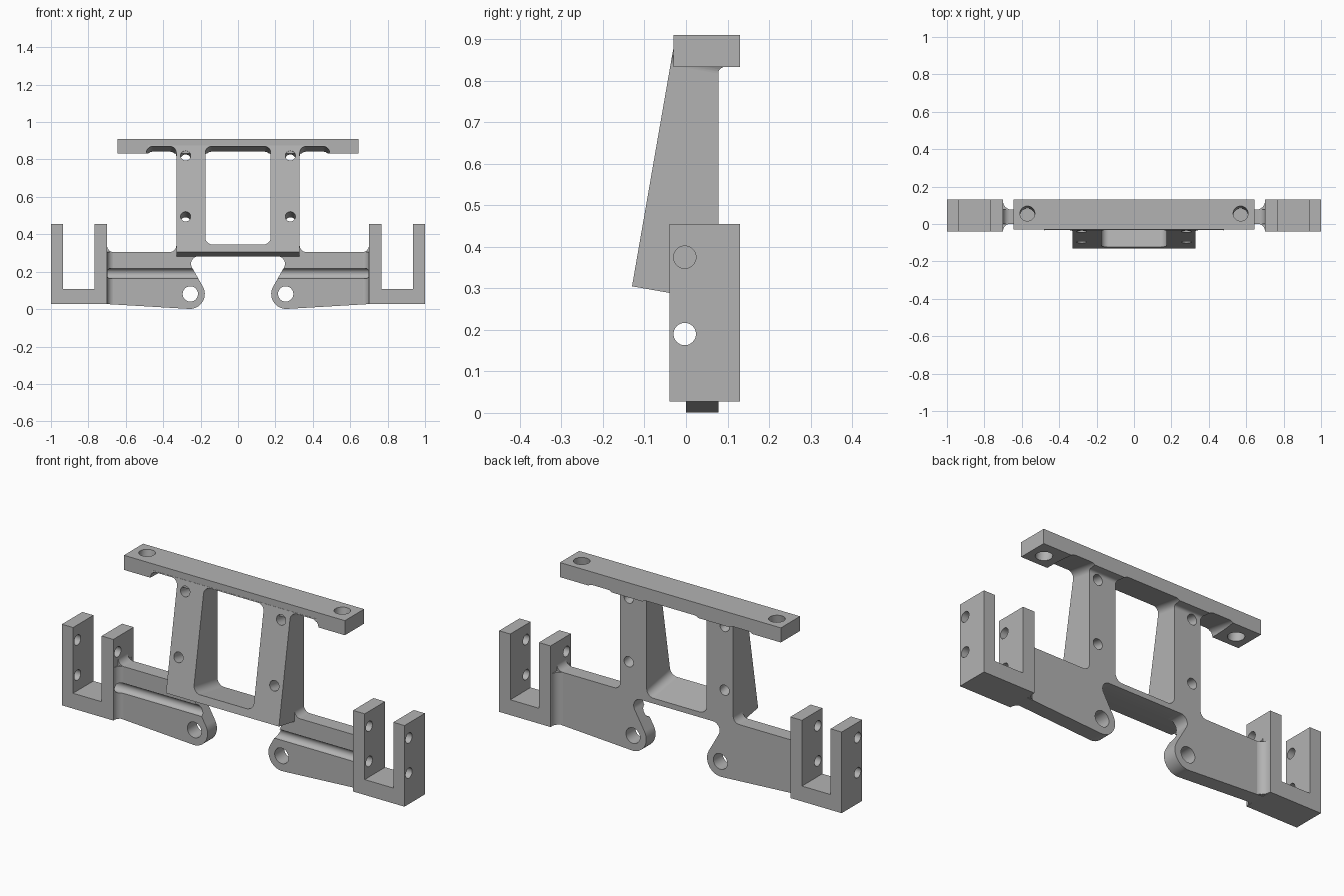
import bpy, bmesh
from math import pi, cos, sin, tan
from mathutils import Vector

if "Cube" in bpy.data.objects:
    bpy.data.objects.remove(bpy.data.objects["Cube"], do_unlink=True)

grey = bpy.data.materials.new("plain_grey")
grey.use_nodes = True
grey.diffuse_color = (0.45, 0.45, 0.45, 1)
grey.node_tree.nodes["Principled BSDF"].inputs["Base Color"].default_value = grey.diffuse_color


def rounded(points, steps=9):
    """Outline in 2D; a third value on a point is its corner radius."""
    out = []
    for i, p in enumerate(points):
        c = Vector(p[:2])
        if len(p) == 2:
            out.append(c)
            continue
        a = (Vector(points[i - 1][:2]) - c).normalized()
        b = (Vector(points[(i + 1) % len(points)][:2]) - c).normalized()
        half = a.angle(b) / 2
        mid = c + (a + b).normalized() * p[2] / sin(half)
        start = c + a * p[2] / tan(half) - mid
        end = c + b * p[2] / tan(half) - mid
        sweep = start.angle(end)
        for k in range(steps + 1):
            t = k / steps
            out.append(mid + (start * sin((1 - t) * sweep) + end * sin(t * sweep)) / sin(sweep))
    return out


def circle(x, y, r, n=32):
    return [Vector((x + r * cos(2 * pi * k / n), y + r * sin(2 * pi * k / n))) for k in range(n)]


AXES = {"x": lambda u, v: (0, u, v), "y": lambda u, v: (u, 0, v), "z": lambda u, v: (u, v, 0)}


def prism(name, outline, axis, start, end, side=1):
    """Sweep an outline lying across the axis from start to end."""
    bm = bmesh.new()
    rings = []
    for offset in (Vector(start), Vector(end)):
        ring = []
        for p in outline:
            q = Vector(AXES[axis](*p)) + offset
            ring.append(bm.verts.new((q.x * side, q.y, q.z)))
        rings.append(ring)
        bm.faces.new(ring)
    n = len(outline)
    for i in range(n):
        j = (i + 1) % n
        bm.faces.new((rings[0][i], rings[0][j], rings[1][j], rings[1][i]))
    bmesh.ops.recalc_face_normals(bm, faces=bm.faces)
    mesh = bpy.data.meshes.new(name)
    bm.to_mesh(mesh)
    bm.free()
    mesh.materials.append(grey)
    obj = bpy.data.objects.new(name, mesh)
    bpy.context.collection.objects.link(obj)
    return obj


def finish(obj, cutters=()):
    """Cut the part, then smooth its curved faces."""
    bpy.ops.object.select_all(action="DESELECT")
    bpy.context.view_layer.objects.active = obj
    obj.select_set(True)
    for cutter in cutters:
        mod = obj.modifiers.new("cut", "BOOLEAN")
        mod.operation, mod.solver, mod.object = "DIFFERENCE", "EXACT", cutter
        bpy.ops.object.modifier_apply(modifier=mod.name)
    bpy.ops.object.shade_smooth_by_angle(angle=pi / 6)
    obj.modifiers.new("even_shading", "WEIGHTED_NORMAL").keep_sharp = True


# Cutters square to the sloping front of the frame
NEAR, FAR = (0, -0.3, 0.035), (0, 0.3, -0.07)
window = prism("window_cutter", rounded([(-0.175, 0.341, 0.04), (0.175, 0.341, 0.04),
               (0.175, 0.882, 0.035), (-0.175, 0.882, 0.035)]), "y", NEAR, FAR)
recesses, screw_holes, bar_holes = [], [], []
for s in (1, -1):
    recesses.append(prism("recess_cutter", rounded([(0.33, 0.1), (0.49, 0.1),
                    (0.49, 0.882, 0.035), (0.33, 0.882, 0.035)]), "y", NEAR, FAR, s))
    for z in (0.831, 0.495):
        screw_holes.append(prism("screw_hole_cutter", circle(0.28, z, 0.027), "y", NEAR, FAR, s))
    # Bar holes lean along the slope
    bar_holes.append(prism("bar_hole_cutter", circle(0.57, 0.056, 0.04), "z",
                           (0, -0.035, 0.71), (0, 0.035, 1.11), s))

# Windowed frame with two columns
frame = prism("frame", rounded([(-0.13, 0.305), (-0.031, 0.875), (0.093, 0.875), (0.093, 0.833),
              (0.078, 0.833, 0.0149), (0.078, 0.282), (0, 0.282)]), "x", (-0.48, 0, 0), (0.48, 0, 0))
finish(frame, [window] + recesses + screw_holes)

# Top bar
bar = prism("top_bar", [(-0.03, 0.833), (0.13, 0.833), (0.13, 0.91), (-0.03, 0.91)], "x",
            (-0.645, 0, 0), (0.645, 0, 0))
finish(bar, [window] + recesses + bar_holes)

helpers = [window] + recesses + screw_holes + bar_holes
for s, side in ((1, "left"), (-1, "right")):
    low = prism("groove_cutter", circle(-0.003, 0.19, 0.027), "x", (0.1, 0, 0), (1.1, 0, 0), s)
    high = prism("high_hole_cutter", circle(-0.003, 0.375, 0.027), "x", (0.6, 0, 0), (1.1, 0, 0), s)
    pivot = prism("pivot_cutter", circle(0.255, 0.081, 0.041), "y", (0, -0.3, 0), (0, 0.3, 0), s)
    helpers += [low, high, pivot]

    # Arm with rounded pivot end
    arm = prism(side + "_arm", rounded([(0.72, 0.028), (0.72, 0.342), (0.70, 0.342), (0.70, 0.305, 0.035),
                (0.33, 0.305, 0.035), (0.33, 0.342), (0.2, 0.342), (0.2, 0.282), (0.28, 0.282, 0.04),
                (0.115, -0.0075, 0.08)], 14), "y", (0, 0, 0), (0, 0.078, 0), s)
    finish(arm, [low, pivot])

    # Flare joining arm to bracket
    flare = prism(side + "_flare", rounded([(0.72, -0.039), (0.70, -0.039), (0.70, 0.001, 0.039),
                  (0.60, 0.001), (0.60, 0.077), (0.70, 0.077, 0.045), (0.70, 0.125), (0.72, 0.125)]),
                  "z", (0, 0, 0.028), (0, 0, 0.304), s)
    finish(flare, [low])

    # U-shaped end bracket
    bracket = prism(side + "_bracket", [(0.70, 0.027), (1, 0.027), (1, 0.455), (0.935, 0.455),
                    (0.935, 0.108), (0.768, 0.108), (0.768, 0.455), (0.70, 0.455)],
                    "y", (0, -0.04, 0), (0, 0.13, 0), s)
    finish(bracket, [low, high])

for helper in helpers:
    bpy.data.objects.remove(helper, do_unlink=True)
